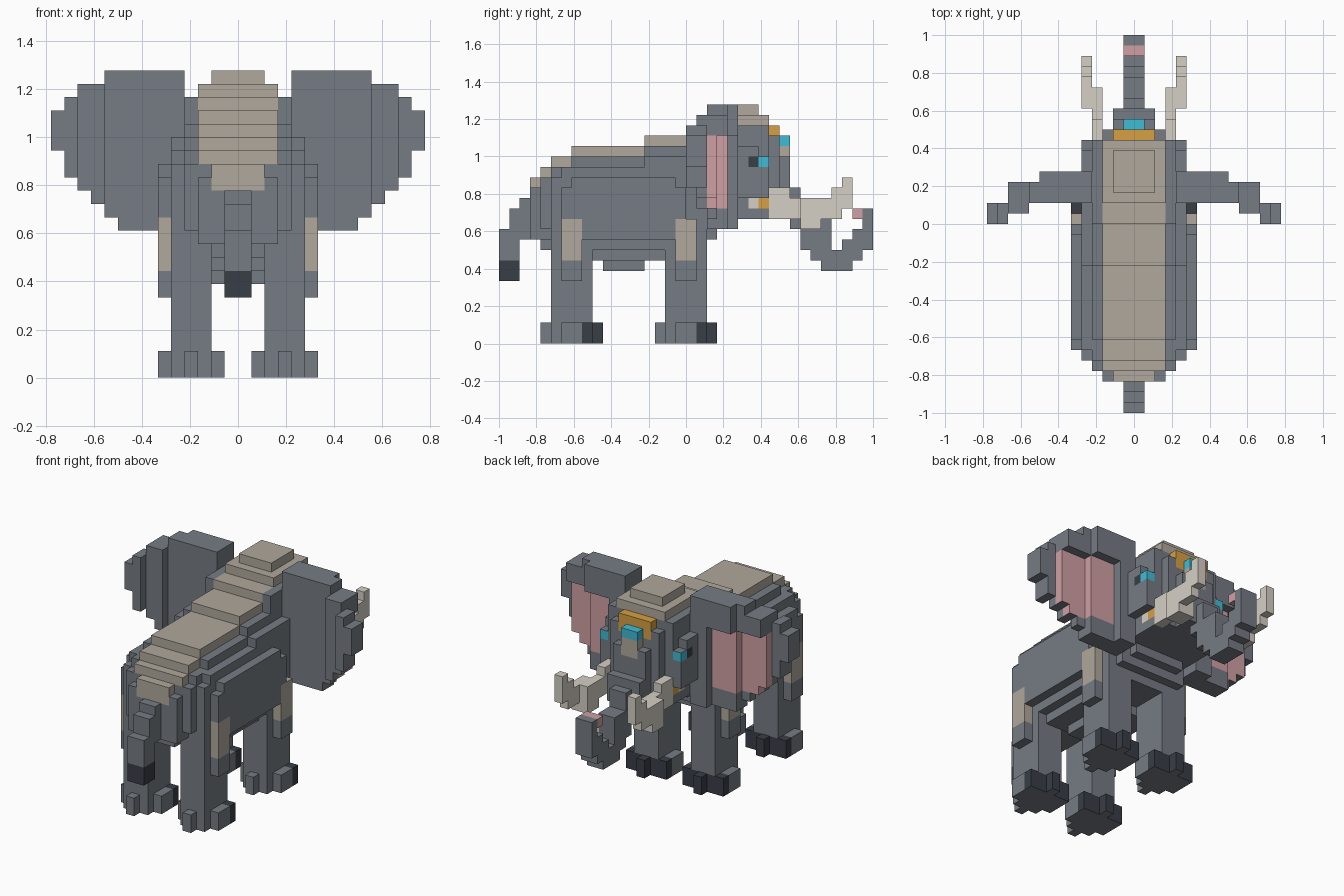
import bpy
import bmesh
from itertools import product
from mathutils import Vector

U = 1 / 18  # edge length of one block

if "Cube" in bpy.data.objects:
    bpy.data.objects.remove(bpy.data.objects["Cube"])


def make_material(name, hex_code):
    rgb = [int(hex_code[i:i + 2], 16) / 255 for i in (0, 2, 4)]
    colour = [((c + 0.055) / 1.055) ** 2.4 for c in rgb] + [1]
    mat = bpy.data.materials.new(name)
    mat.use_nodes = True
    mat.diffuse_color = colour
    mat.node_tree.nodes["Principled BSDF"].inputs["Base Color"].default_value = colour
    return mat


GREY, BEIGE, IVORY, PINK, GOLD, CYAN, DARK = range(7)
MATERIALS = [make_material(*entry) for entry in (
    ("grey hide", "767c84"), ("beige hide", "b0a89c"), ("ivory", "d5d0c5"),
    ("pink skin", "d0a0a4"), ("gold", "d6a043"), ("cyan gem", "40bcd4"),
    ("dark nail", "383d46"))]

AXES = [Vector(v) for v in ((1, 0, 0), (-1, 0, 0), (0, 1, 0),
                            (0, -1, 0), (0, 0, 1), (0, 0, -1))]


def fill(x0, x1, y0, y1, z0, z1):
    return set(product(range(x0, x1), range(y0, y1), range(z0, z1)))


def fill_wide(boxes):
    """Union of boxes given as half width, y range, z range."""
    return set().union(*(fill(-w, w, *rest) for w, *rest in boxes))


def fill_all(boxes):
    return set().union(*(fill(*box) for box in boxes))


def build(name, cells, paint=lambda p, n, top: GREY):
    """Skin the block set; paint(face centre, normal, is_top) picks a colour."""
    bm = bmesh.new()
    corners = {}
    for cell in sorted(cells):
        centre = Vector(cell) + Vector((0.5, 0.5, 0.5))
        top = (cell[0], cell[1], cell[2] + 1) not in cells
        for n in AXES:
            if tuple(int(a + b) for a, b in zip(cell, n)) in cells:
                continue
            s = Vector((n.y, n.z, n.x))
            t = n.cross(s)
            ring = []
            for a, b in ((-1, -1), (1, -1), (1, 1), (-1, 1)):
                key = tuple(round(c) for c in centre + (n + s * a + t * b) / 2)
                if key not in corners:
                    corners[key] = bm.verts.new(Vector(key) * U)
                ring.append(corners[key])
            face = bm.faces.new(ring)
            p = centre.copy()
            p.x = abs(p.x)
            face.material_index = paint(p, n, top)
    # Merge the block faces into large flat faces
    bmesh.ops.dissolve_limit(bm, angle_limit=0.01, verts=bm.verts[:],
                             edges=bm.edges[:], delimit={'MATERIAL', 'NORMAL'})
    mesh = bpy.data.meshes.new(name)
    bm.to_mesh(mesh)
    bm.free()
    for mat in MATERIALS:
        mesh.materials.append(mat)
    obj = bpy.data.objects.new(name, mesh)
    bpy.context.scene.collection.objects.link(obj)


def build_pair(name, cells, paint=lambda p, n, top: GREY):
    build("left_" + name, cells, paint)
    build("right_" + name, {(-1 - x, y, z) for x, y, z in cells}, paint)


# Body with beige back stripe and thigh patches
THIGHS = (-12, -1)


def paint_body(p, n, top):
    if p.x < 3 and p.z > 15 and top:
        return BEIGE
    if p.x < 2 and n.y < 0 and p.y < -14 and p.z > 14:
        return BEIGE
    on_thigh = any(y < p.y < y + 2 for y in THIGHS)
    return BEIGE if p.x > 5 and on_thigh and 8 < p.z < 12 else GREY


body = fill_wide([
    (6, -12, 0, 10, 15), (6, -11, -1, 10, 16),
    (5, -13, 2, 9, 16), (5, -12, 2, 9, 17), (5, -4, 2, 9, 18),
    (4, -14, 2, 11, 16), (4, -13, 2, 9, 17), (4, -11, 2, 9, 18),
    (4, -4, 2, 9, 19), (4, 0, 2, 9, 21),
    (3, -15, 2, 10, 15), (3, -14, 2, 10, 17), (3, -13, 2, 9, 18),
    (2, -15, 2, 10, 16), (2, -14, 2, 9, 16),
    (3, -11, 2, 9, 19), (3, -4, 2, 9, 20),
    (4, -9, -2, 8, 10), (2, -8, -4, 7, 10)])
for y in THIGHS:
    for x in (-6, 5):
        body |= fill(x, x + 1, y, y + 2, 6, 12)
build("body", body, paint_body)


# Head with eyes, brow ornament and tusk bands
def paint_head(p, n, top):
    if p.x > 4 and 17 < p.z < 18 and p.y > 6 and n.z == 0:
        return CYAN if p.y > 7 else DARK
    if p.x > 3 and 13 < p.z < 14 and p.y > 6 and n.x != 0:
        return GOLD if p.y > 7 else IVORY
    if p.y > 9 and 19 < p.z < 20:
        return CYAN
    if p.y > 8 and (p.z > 20 or (p.z > 19 and p.x < 2 and n.y > 0)):
        return GOLD
    if p.y > 9 and p.x < 1 and 17 < p.z < 19:
        return BEIGE
    return BEIGE if p.x < 3 and p.y < 8 and top else GREY


build("head", fill_wide([
    (5, 2, 8, 14, 18), (5, 3, 7, 14, 19),
    (4, 2, 8, 12, 21), (3, 2, 9, 12, 20), (3, 2, 8, 12, 22),
    (2, 3, 7, 12, 23), (2, 8, 9, 20, 21),
    (2, 9, 10, 12, 18), (1, 9, 10, 18, 20), (2, 10, 11, 12, 15),
    (4, 2, 3, 10, 12), (3, 3, 4, 11, 12)]), paint_head)

# Trunk curling up to a pink tip
build("trunk", fill_wide([
    (1, 10, 12, 11, 14), (1, 11, 14, 9, 12), (1, 12, 14, 8, 10),
    (1, 13, 16, 7, 9), (1, 15, 17, 8, 10), (1, 16, 18, 9, 11),
    (1, 17, 18, 9, 13), (1, 16, 17, 12, 13)]),
    lambda p, n, top: PINK if p.y < 17 and p.z > 12 and p.y > 16 else GREY)

# Tusks
build_pair("tusk", fill_all([
    (3, 4, 8, 10, 12, 15), (3, 4, 9, 13, 12, 14), (3, 5, 11, 13, 11, 14),
    (4, 5, 13, 15, 12, 14), (4, 5, 14, 16, 13, 15), (4, 5, 15, 16, 14, 16)]),
    lambda p, n, top: IVORY)


# Ears: pink hollow under a raised top rim, stepping back at the outer edge
def paint_ear(p, n, top):
    inside = 6 < p.x < 12 and 13 < p.z < 20 and 2 < p.y < 4
    return PINK if inside and (n.y > 0 or (n.x != 0 and p.x > 8)) else GREY


build_pair("ear", fill_all([
    (4, 6, 2, 5, 11, 23), (6, 9, 2, 4, 11, 20), (6, 9, 2, 5, 20, 23),
    (9, 10, 2, 3, 12, 20), (9, 10, 2, 4, 20, 23),
    (10, 11, 1, 3, 13, 20), (10, 11, 1, 4, 20, 22),
    (11, 12, 1, 3, 14, 20), (11, 12, 1, 4, 20, 22),
    (12, 13, 0, 2, 15, 21), (13, 14, 0, 2, 17, 20)]), paint_ear)

# Legs on feet that are broad in front, narrow behind, with dark front nails
for name, mid in (("front_leg", 0), ("back_leg", -11)):
    leg = fill_all([(2, 5, mid - 2, mid + 2, 0, 10),
                    (1, 6, mid - 1, mid + 2, 0, 2),
                    (3, 4, mid - 3, mid + 3, 0, 2)])
    build_pair(name, leg, lambda p, n, top, mid=mid:
               DARK if p.z < 2 and p.y > mid + 1 and n.z >= 0 else GREY)

# Tail with dark tuft
build("tail", fill_wide([
    (1, -18, -16, 6, 11), (1, -17, -15, 10, 13), (1, -16, -15, 10, 14)]),
    lambda p, n, top: DARK if p.z < 8 else GREY)
